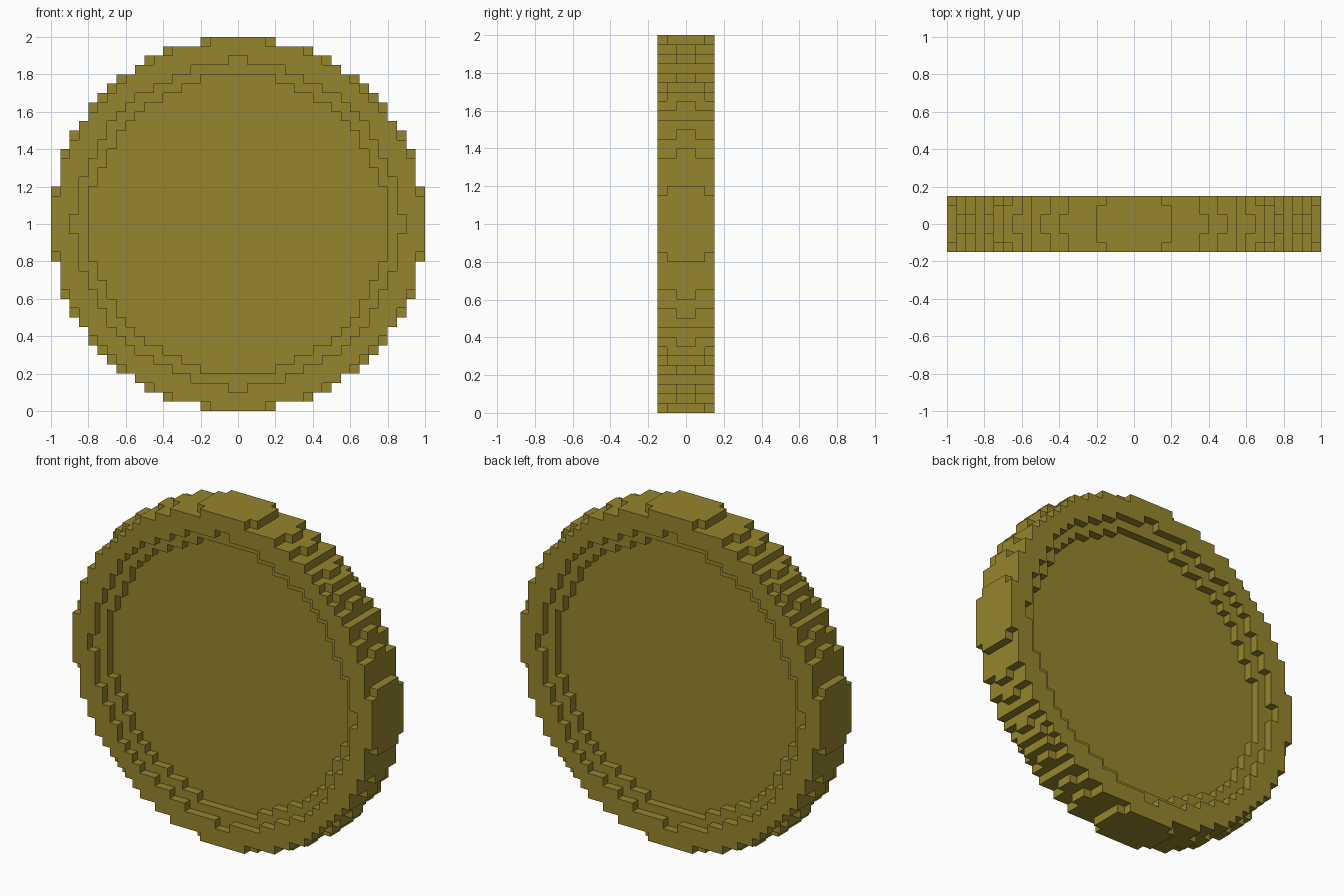
import bpy
import bmesh

cube = bpy.data.objects.get("Cube")
if cube:
    bpy.data.objects.remove(cube, do_unlink=True)

CELL = 0.05      # edge of one block
HALF = 20        # blocks from centre to rim
DEPTH = 3        # block layers on each side of the middle plane


def disc(limit):
    """Half width in blocks of each row, counted outward from the centre."""
    return [sum((r + .5) ** 2 + (c + .5) ** 2 <= limit for c in range(HALF))
            for r in range(HALF)]


# Stepped outlines per layer, from the middle plane to the face
rim = [disc(400), disc(394), disc(388)]
# Recess: a wide opening in the face layer, a smaller one below it, then the floor
wide = disc(294)
wide[0], wide[17] = 18, 1
narrow = disc(250)
narrow[:4], narrow[15] = [16] * 4, 4
recess = [[0] * HALF, narrow, wide]


def mirrored(i):
    return i if i >= 0 else -1 - i


def filled(x, y, z):
    c, d, r = mirrored(x), mirrored(y), mirrored(z)
    if d >= DEPTH or r >= HALF:
        return False
    return recess[d][r] <= c < rim[d][r]


# Skin the exposed sides of the blocks
bm = bmesh.new()
verts = {}


def vert(p):
    if p not in verts:
        verts[p] = bm.verts.new((p[0] * CELL, p[1] * CELL, (p[2] + HALF) * CELL))
    return verts[p]


for x in range(-HALF, HALF):
    for y in range(-DEPTH, DEPTH):
        for z in range(-HALF, HALF):
            if not filled(x, y, z):
                continue
            for axis in range(3):
                for side in (0, 1):
                    near = [x, y, z]
                    near[axis] += 2 * side - 1
                    if filled(*near):
                        continue
                    loop = []
                    for a, b in ((0, 0), (1, 0), (1, 1), (0, 1)):
                        p = [x, y, z]
                        p[axis] += side
                        p[(axis + 1) % 3] += a
                        p[(axis + 2) % 3] += b
                        loop.append(vert(tuple(p)))
                    bm.faces.new(loop if side else loop[::-1])

# Merge flat neighbouring squares into clean faces
bmesh.ops.dissolve_limit(bm, angle_limit=0.01, verts=bm.verts[:], edges=bm.edges[:])
bm.normal_update()

mesh = bpy.data.meshes.new("coin")
bm.to_mesh(mesh)
bm.free()
coin = bpy.data.objects.new("coin", mesh)
bpy.context.collection.objects.link(coin)

# Dull gold
gold = bpy.data.materials.new("dull_gold")
gold.use_nodes = True
colour = (0.30, 0.235, 0.026, 1)
gold.diffuse_color = colour
for node in gold.node_tree.nodes:
    if node.type == 'BSDF_PRINCIPLED':
        node.inputs["Base Color"].default_value = colour
mesh.materials.append(gold)
